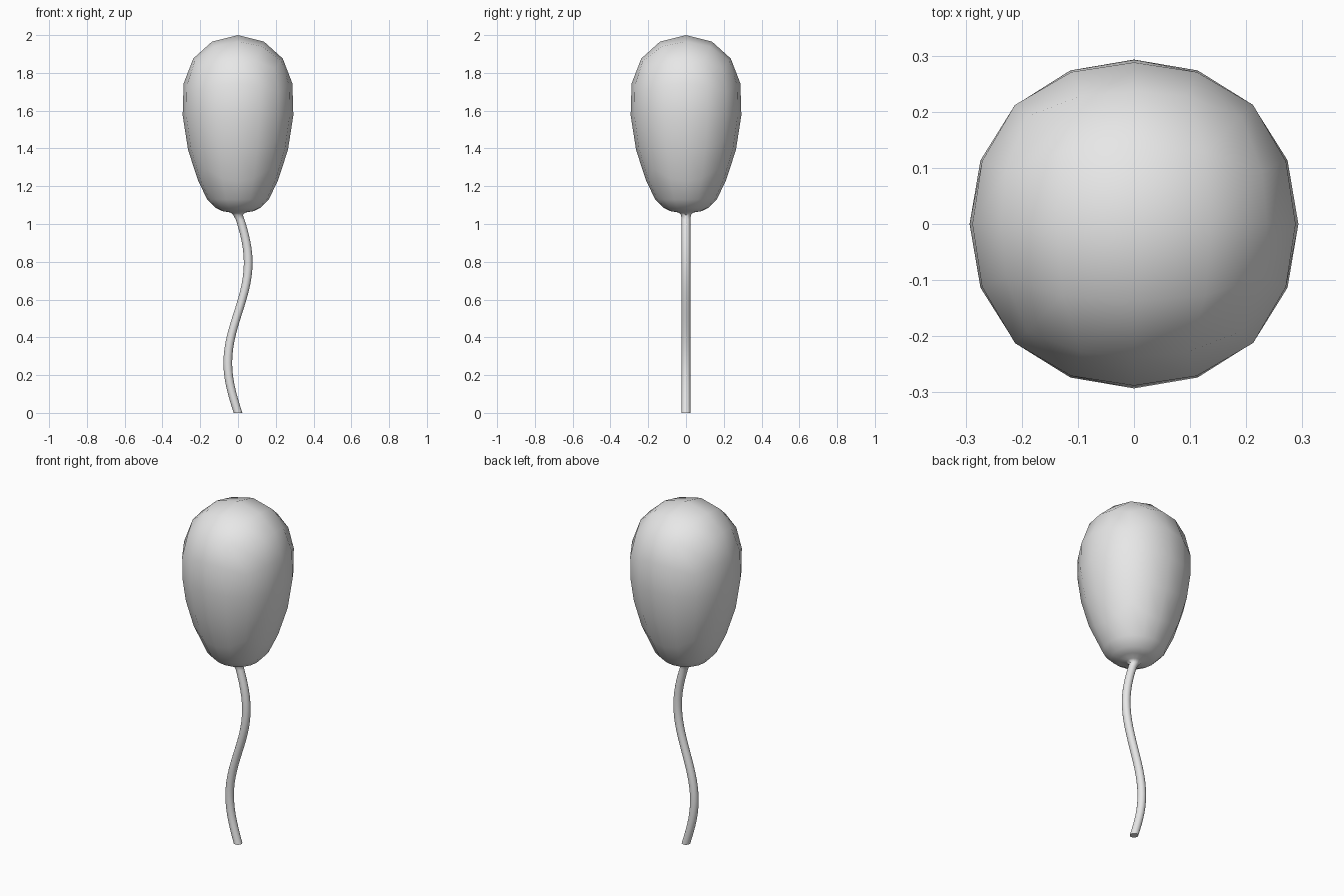
import bpy, bmesh, math

old = bpy.data.objects.get("Cube")
if old:
    bpy.data.objects.remove(old, do_unlink=True)

grey = bpy.data.materials.new("light grey")
grey.use_nodes = True
colour = (0.8, 0.8, 0.8, 1)
grey.diffuse_color = colour
grey.node_tree.nodes["Principled BSDF"].inputs["Base Color"].default_value = colour

# Bulb outline (radius, height), one point per 22.5 degrees down from the top
OUTLINE = [(0, 2.0), (.137, 1.966), (.237, 1.876), (.288, 1.744), (.293, 1.575),
           (.264, 1.39), (.21, 1.227), (.163, 1.13)]
# Rings closing the underside into the string
UNDERSIDE = [(.163, 1.13), (.12, 1.086), (.083, 1.068), (.04, 1.061), (.026, 1.048)]
STRING_R, STRING_TOP, WAVE, STEPS = .023, 1.06, .054, 28
SIDES = 16


def outline_at(t):
    """Smooth curve through the outline points."""
    i = min(int(t), len(OUTLINE) - 2)
    f = t - i
    r0, z0 = OUTLINE[1]
    a = OUTLINE[i - 1] if i else (-r0, z0)
    b, c = OUTLINE[i], OUTLINE[i + 1]
    d = OUTLINE[min(i + 2, len(OUTLINE) - 1)]
    return [.5 * (2 * q + (s - p) * f + (2 * p - 5 * q + 4 * s - u) * f * f
                  + (3 * q - p - 3 * s + u) * f ** 3)
            for p, q, s, u in zip(a, b, c, d)]


def bulge(angle):
    return 1 + .022 * math.sin(2 * angle) ** 2


bm = bmesh.new()

# Bulb: gridded cube, open below, rounded onto the outline
bmesh.ops.create_cube(bm, size=2)
bmesh.ops.subdivide_edges(bm, edges=bm.edges[:], cuts=3, use_grid_fill=True)
below = [f for f in bm.faces if f.calc_center_median().z < -.99]
bmesh.ops.delete(bm, geom=below, context='FACES')
for v in bm.verts:
    x, y, z = (math.tan(c * math.pi / 4) for c in v.co)
    flat, angle = math.hypot(x, y), math.atan2(y, x)
    r, h = outline_at(math.atan2(flat, z) / (math.pi / 8))
    r *= bulge(angle)
    v.co = (r * math.cos(angle), r * math.sin(angle), h)

rim = list({v for e in bm.edges if e.is_boundary for v in e.verts})
rim.sort(key=lambda v: round(math.atan2(v.co.y, v.co.x) / (math.pi / 8)) % SIDES)


def add_ring(last, radius, z, x=0, bulging=False):
    ring = []
    for k in range(SIDES):
        a = math.tau * k / SIDES
        r = radius * (bulge(a) if bulging else 1)
        ring.append(bm.verts.new((x + r * math.cos(a), r * math.sin(a), z)))
    for k in range(SIDES):
        n = (k + 1) % SIDES
        bm.faces.new((last[k], ring[k], ring[n], last[n]))
    return ring


# Underside of the bulb
ring = rim
for radius, z in UNDERSIDE:
    ring = add_ring(ring, radius, z, bulging=True)

# Wavy string
for s in range(1, STEPS + 1):
    z = STRING_TOP * (1 - s / STEPS)
    x = -WAVE * math.sin(math.tau * z / STRING_TOP)
    ring = add_ring(ring, STRING_R, z, x)
bm.faces.new(ring)

bmesh.ops.recalc_face_normals(bm, faces=bm.faces[:])
mesh = bpy.data.meshes.new("balloon_with_string")
bm.to_mesh(mesh)
bm.free()
mesh.materials.append(grey)
balloon = bpy.data.objects.new("balloon_with_string", mesh)
bpy.context.collection.objects.link(balloon)

bpy.ops.object.select_all(action='DESELECT')
balloon.select_set(True)
bpy.context.view_layer.objects.active = balloon
bpy.ops.object.shade_smooth_by_angle(angle=math.radians(65))
